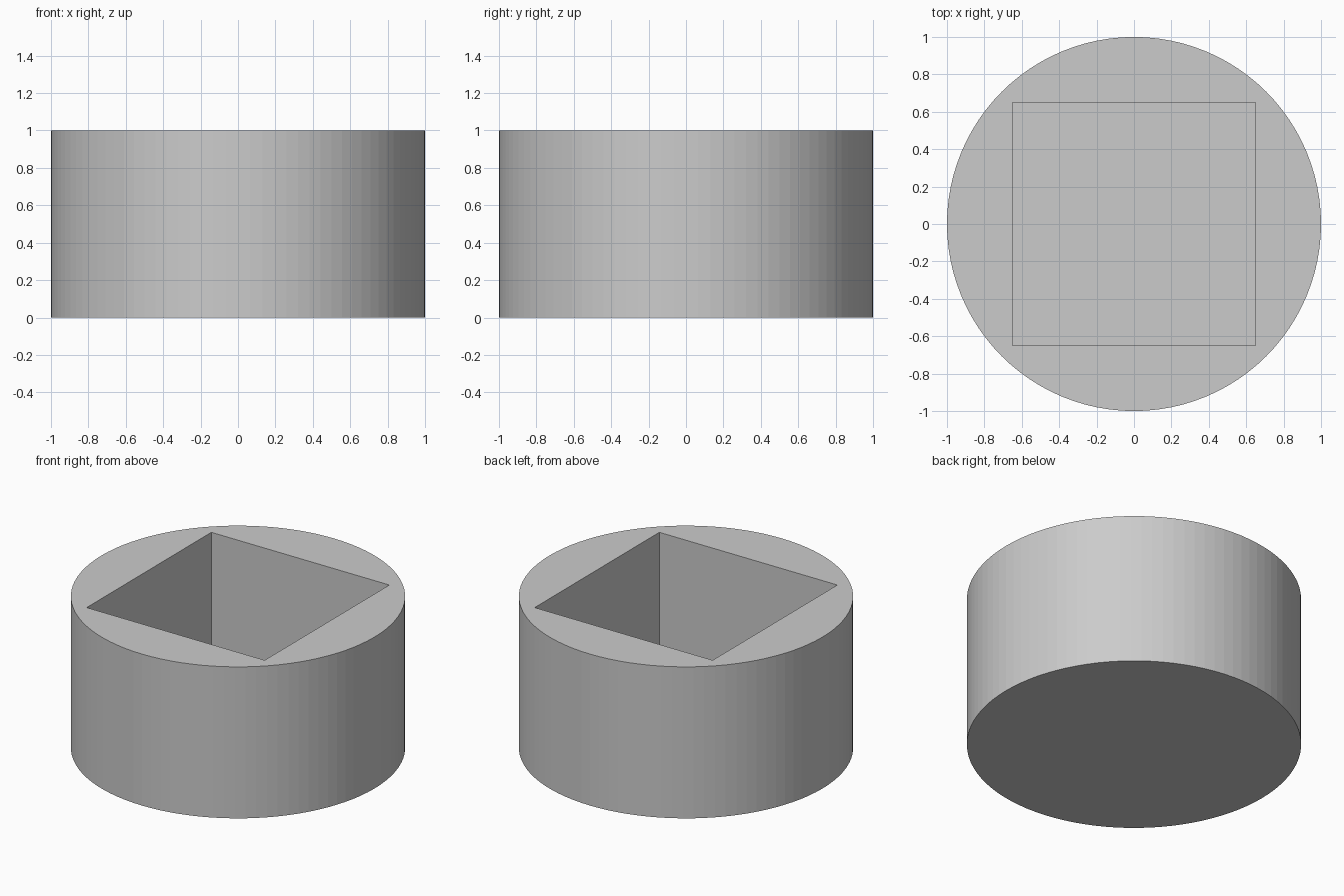
import bpy
import bmesh

RADIUS, HEIGHT = 1.0, 1.0
POCKET_SIDE, FLOOR_Z = 1.3, 0.1
SEGMENTS = 96

default_cube = bpy.data.objects.get("Cube")
if default_cube:
    bpy.data.objects.remove(default_cube, do_unlink=True)


def make_material(name, colour):
    mat = bpy.data.materials.new(name)
    mat.use_nodes = True
    mat.diffuse_color = colour
    mat.node_tree.nodes["Principled BSDF"].inputs["Base Color"].default_value = colour
    return mat


# Round solid block
bpy.ops.mesh.primitive_cylinder_add(
    vertices=SEGMENTS, radius=RADIUS, depth=HEIGHT, location=(0, 0, HEIGHT / 2))
block = bpy.context.object
block.name = "round_block"
block.data.materials.append(make_material("light grey", (0.6, 0.6, 0.6, 1)))

# Square pocket cutter, reaching above the rim
cutter_height = HEIGHT - FLOOR_Z + 0.2
bpy.ops.mesh.primitive_cube_add(
    size=1, location=(0, 0, FLOOR_Z + cutter_height / 2))
cutter = bpy.context.object
cutter.name = "pocket_cutter"
cutter.scale = (POCKET_SIDE, POCKET_SIDE, cutter_height)
cutter.hide_render = True
cutter.display_type = 'WIRE'
bpy.context.view_layer.update()

# Cut the pocket and bake the result
cut = block.modifiers.new("square_pocket", 'BOOLEAN')
cut.operation = 'DIFFERENCE'
cut.solver = 'EXACT'
cut.object = cutter
bpy.ops.object.select_all(action='DESELECT')
block.select_set(True)
bpy.context.view_layer.objects.active = block
bpy.ops.object.modifier_apply(modifier=cut.name)
bpy.data.objects.remove(cutter, do_unlink=True)
